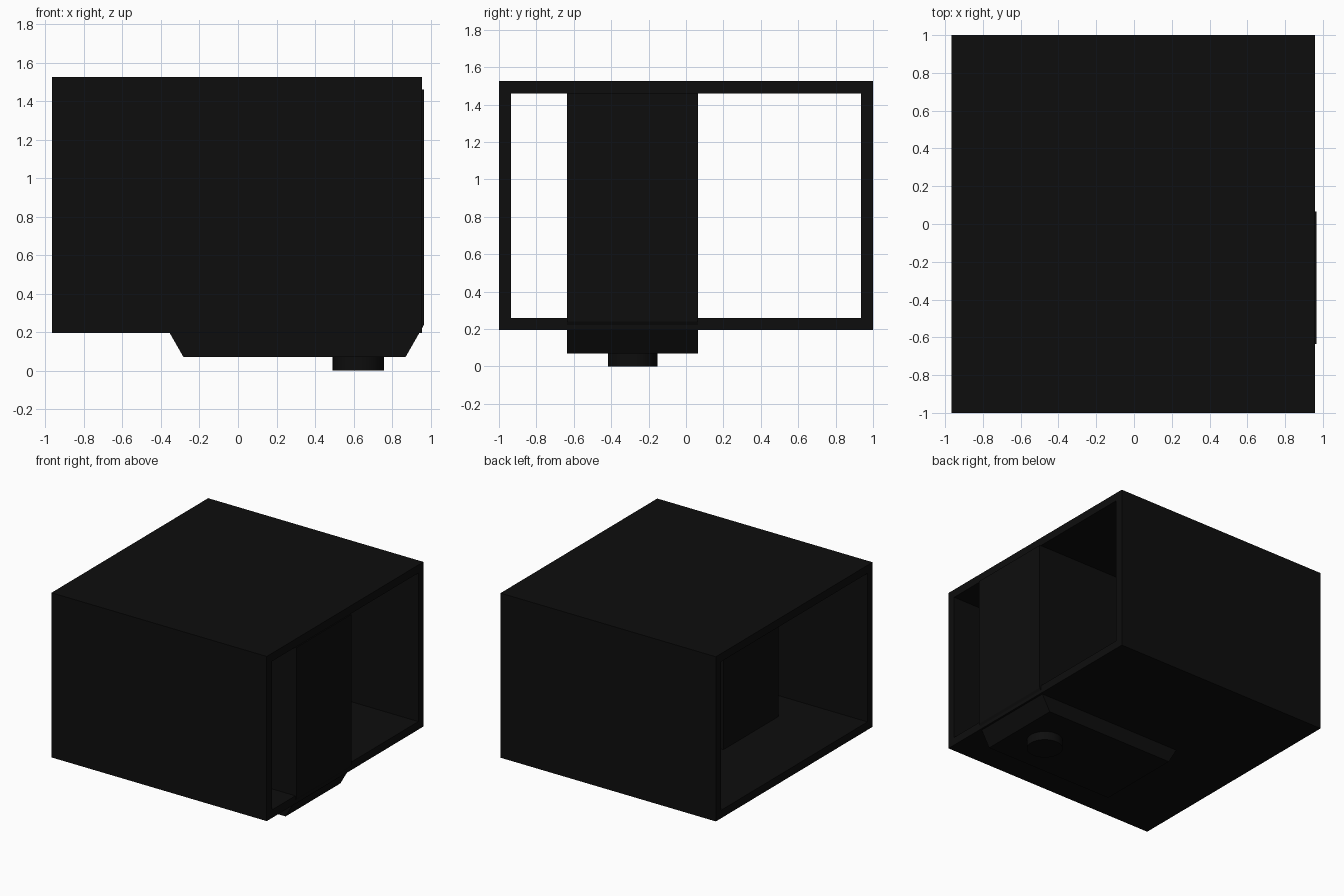
import bpy, bmesh, math

cube = bpy.data.objects.get("Cube")
if cube:
    bpy.data.objects.remove(cube, do_unlink=True)

# Single matte black material
BLACK = (0.0042, 0.0042, 0.0042, 1.0)
black = bpy.data.materials.new("black")
black.use_nodes = True
black.diffuse_color = BLACK
bsdf = black.node_tree.nodes["Principled BSDF"]
bsdf.inputs["Base Color"].default_value = BLACK
bsdf.inputs["Roughness"].default_value = 0.8


def add_object(name, bm):
    bmesh.ops.recalc_face_normals(bm, faces=bm.faces)
    mesh = bpy.data.meshes.new(name)
    bm.to_mesh(mesh)
    bm.free()
    mesh.materials.append(black)
    obj = bpy.data.objects.new(name, mesh)
    bpy.context.collection.objects.link(obj)
    return obj


def rectangle(bm, x, y, z0, z1):
    """Loop of four vertices across the x axis."""
    return [bm.verts.new((x, sy * y, z)) for sy, z in ((-1, z0), (1, z0), (1, z1), (-1, z1))]


# Casing: rectangular sleeve open at both x ends
WALL = 0.065
X0, X1, Z0, Z1 = -0.967, 0.957, 0.195, 1.525
bm = bmesh.new()
loops = [
    rectangle(bm, X0, 1.0, Z0, Z1),
    rectangle(bm, X1, 1.0, Z0, Z1),
    rectangle(bm, X1, 1.0 - WALL, Z0 + WALL, Z1 - WALL),
    rectangle(bm, X0, 1.0 - WALL, Z0 + WALL, Z1 - WALL),
]
for i, a in enumerate(loops):
    b = loops[(i + 1) % 4]
    for j in range(4):
        k = (j + 1) % 4
        bm.faces.new((a[j], a[k], b[k], b[j]))
add_object("casing", bm)

# Inner block: side profile with a chamfered keel, running through the casing floor
profile = [(-0.38, 1.46), (-0.38, 0.24), (-0.283, 0.07),
           (0.87, 0.07), (0.967, 0.24), (0.967, 1.46)]
bm = bmesh.new()
face = bm.faces.new([bm.verts.new((x, -0.635, z)) for x, z in profile])
side = bmesh.ops.extrude_face_region(bm, geom=[face])["geom"]
bmesh.ops.translate(bm, vec=(0, 0.70, 0),
                    verts=[v for v in side if isinstance(v, bmesh.types.BMVert)])
add_object("inner_block", bm)

# Round foot under the block
bpy.ops.mesh.primitive_cylinder_add(vertices=48, radius=0.133, depth=0.07,
                                    location=(0.625, -0.285, 0.035))
foot = bpy.context.object
foot.name = foot.data.name = "round_foot"
foot.data.materials.append(black)
bpy.ops.object.shade_smooth_by_angle(angle=math.radians(30))
